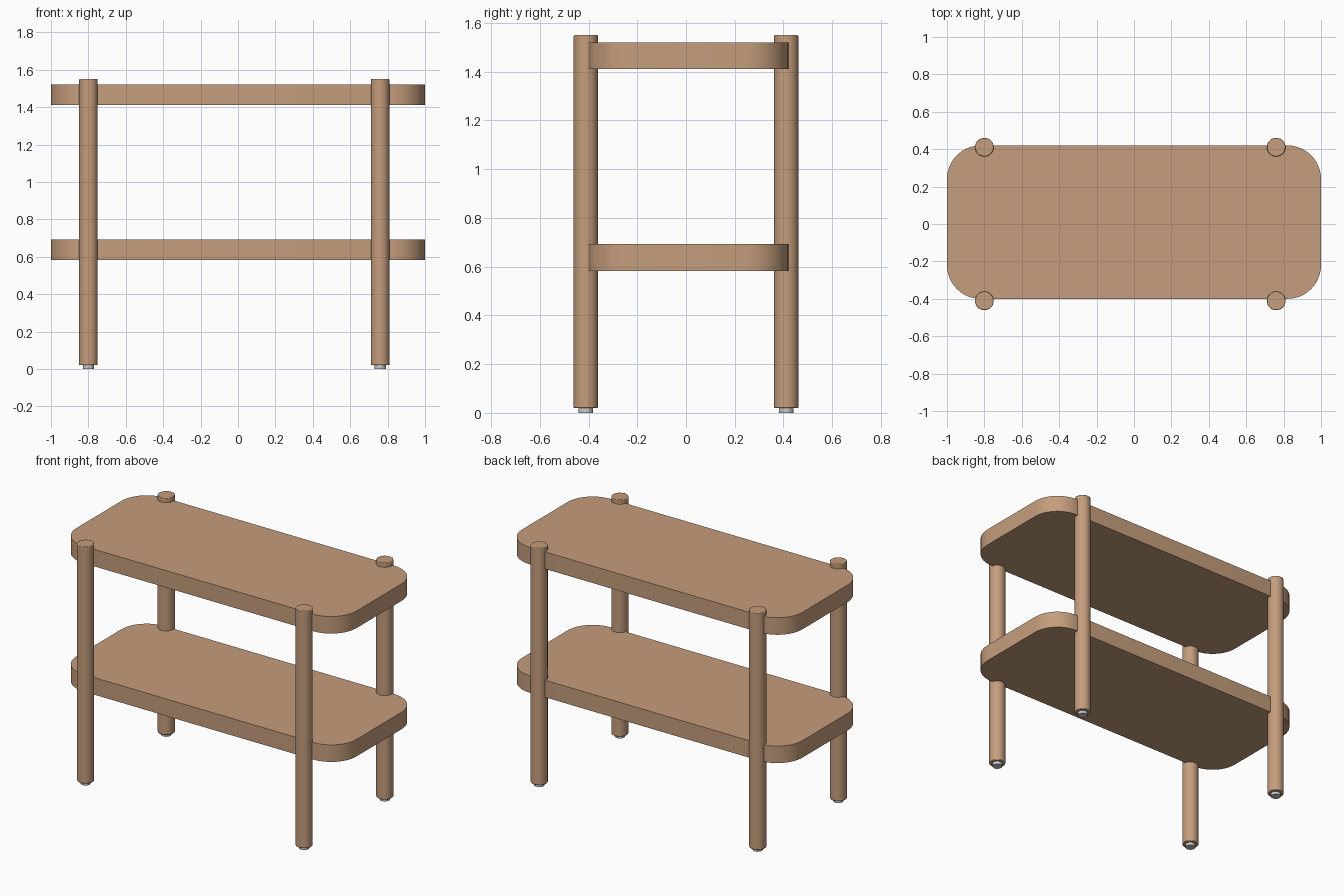
import bpy, bmesh, math

if "Cube" in bpy.data.objects:
    bpy.data.objects.remove(bpy.data.objects["Cube"])


def material(name, rgb):
    m = bpy.data.materials.new(name)
    m.diffuse_color = (*rgb, 1)
    m.use_nodes = True
    m.node_tree.nodes["Principled BSDF"].inputs["Base Color"].default_value = m.diffuse_color
    return m


WOOD = material("warm wood", (0.56, 0.34, 0.205))
METAL = material("grey metal", (0.58, 0.58, 0.60))


def finish(obj, mat):
    obj.data.materials.append(mat)
    bpy.ops.object.select_all(action='DESELECT')
    obj.select_set(True)
    bpy.context.view_layer.objects.active = obj
    bpy.ops.object.shade_smooth_by_angle(angle=math.radians(30))


def shelf(name, z0, z1, x=1.0, y0=-0.40, y1=0.42, r=0.18, steps=12):
    """Flat board with rounded corners."""
    bm = bmesh.new()
    corners = [(x - r, y1 - r), (r - x, y1 - r), (r - x, y0 + r), (x - r, y0 + r)]
    outline = []
    for i, (cx, cy) in enumerate(corners):
        for s in range(steps + 1):
            a = (i + s / steps) * math.pi / 2
            outline.append(bm.verts.new((cx + r * math.cos(a), cy + r * math.sin(a), z0)))
    base = bm.faces.new(outline)
    top = bmesh.ops.extrude_face_region(bm, geom=[base])["geom"]
    bmesh.ops.translate(bm, vec=(0, 0, z1 - z0),
                        verts=[v for v in top if isinstance(v, bmesh.types.BMVert)])
    bmesh.ops.recalc_face_normals(bm, faces=bm.faces)
    me = bpy.data.meshes.new(name)
    bm.to_mesh(me)
    bm.free()
    obj = bpy.data.objects.new(name, me)
    bpy.context.collection.objects.link(obj)
    finish(obj, WOOD)


def post(name, x, y, z0, z1, r, mat, bevel=0):
    """Upright round rod."""
    bpy.ops.mesh.primitive_cylinder_add(vertices=48, radius=r, depth=z1 - z0,
                                        location=(x, y, (z0 + z1) / 2))
    obj = bpy.context.object
    obj.name = name
    finish(obj, mat)
    if bevel:
        mod = obj.modifiers.new("soft rim", 'BEVEL')
        mod.width = bevel
        mod.segments = 2


# Two boards
shelf("lower_shelf", 0.582, 0.692)
shelf("upper_shelf", 1.41, 1.52)

# Four legs with small metal feet
for side, x in (("left", -0.80), ("right", 0.76)):
    for end, y in (("front", -0.411), ("back", 0.411)):
        post(f"{end}_{side}_leg", x, y, 0.02, 1.55, 0.05, WOOD, 0.004)
        post(f"{end}_{side}_foot", x, y, 0.0, 0.025, 0.03, METAL)
